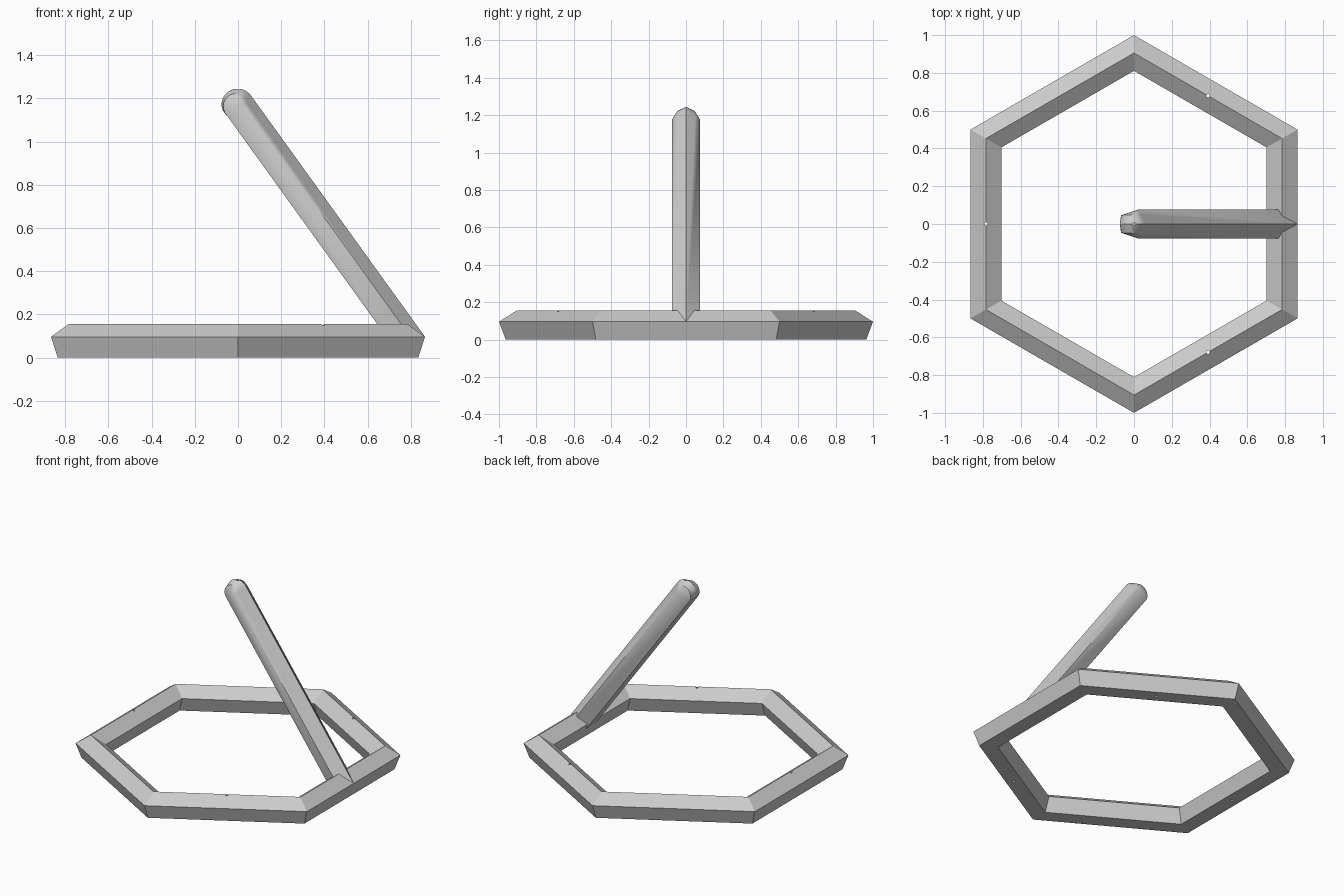
import bpy, bmesh, math
from mathutils import Vector, Matrix

cube = bpy.data.objects.get("Cube")
if cube:
    bpy.data.objects.remove(cube, do_unlink=True)

grey = bpy.data.materials.new("plain grey")
grey.use_nodes = True
grey.diffuse_color = (0.6, 0.6, 0.6, 1)
grey.node_tree.nodes["Principled BSDF"].inputs["Base Color"].default_value = (0.6, 0.6, 0.6, 1)


def pentagon(radius):
    """Point-up pentagon as (across, up) pairs."""
    return [(radius * math.sin(a), radius * math.cos(a))
            for a in (math.tau * i / 5 for i in range(5))]


def finish(bm, name):
    bmesh.ops.recalc_face_normals(bm, faces=bm.faces)
    mesh = bpy.data.meshes.new(name)
    bm.to_mesh(mesh)
    bm.free()
    mesh.materials.append(grey)
    obj = bpy.data.objects.new(name, mesh)
    bpy.context.collection.objects.link(obj)
    return obj


def drill(obj, spots, depth):
    """Cut small vertical pin holes centred on the given spots."""
    bm = bmesh.new()
    for spot in spots:
        bmesh.ops.create_cone(bm, cap_ends=True, segments=12, radius1=0.009,
                              radius2=0.009, depth=depth, matrix=Matrix.Translation(spot))
    cutter = finish(bm, "hole_cutter")
    cutter.hide_render = True
    mod = obj.modifiers.new("holes", 'BOOLEAN')
    mod.operation = 'DIFFERENCE'
    mod.solver = 'EXACT'
    mod.object = cutter
    bpy.ops.object.select_all(action='DESELECT')
    bpy.context.view_layer.objects.active = obj
    obj.select_set(True)
    bpy.ops.object.modifier_apply(modifier=mod.name)
    bpy.data.objects.remove(cutter, do_unlink=True)


# Hexagonal base ring with a pentagonal section
R = 0.086
RIDGE = 0.784
base_z = R * math.cos(math.pi / 5)
bm = bmesh.new()
loops = []
for k in range(6):
    a = math.radians(30 + 60 * k)
    loop = []
    for across, up in pentagon(R):
        r = (RIDGE + across) / math.cos(math.pi / 6)
        loop.append(bm.verts.new((r * math.cos(a), r * math.sin(a), base_z + up)))
    loops.append(loop)
for k in range(6):
    p, q = loops[k], loops[(k + 1) % 6]
    for i in range(5):
        j = (i + 1) % 5
        bm.faces.new((p[i], p[j], q[j], q[i]))
base_ring = finish(bm, "base_ring")
drill(base_ring, [Vector((RIDGE * math.cos(a), RIDGE * math.sin(a), base_z))
                  for a in map(math.radians, (60, 180, 300))], 0.4)

# Leaning pentagonal arm, rounded at its upper end
r = 0.08
top = Vector((0, 0, 1.16))
tip = Vector((0.866, 0, 0.096))
span = tip - top
lean = math.atan2(span.x, -span.z) - math.asin(r / span.length)
along = Vector((-math.sin(lean), 0, math.cos(lean)))
out = Vector((math.cos(lean), 0, math.sin(lean)))
foot = top - along * math.sqrt(span.length ** 2 - r ** 2)

bm = bmesh.new()


def place(origin, across, up):
    return bm.verts.new(origin + out * up + Vector((0, across, 0)))


section = pentagon(r)
lower = [place(foot, *p) for p in section]
upper = [place(top, *p) for p in section]
for i in range(5):
    j = (i + 1) % 5
    bm.faces.new((lower[i], lower[j], upper[j], upper[i]))
bm.faces.new(lower)

# Rounded cap: three arcs over the end, fanned to the two side corners
STEPS = 14
half = section[2][0]
flat = -section[2][1]
shoulder = r - half * math.tan(math.pi / 5)
arcs = []
for y, end_r in ((half, shoulder), (0, r), (-half, shoulder)):
    arc = []
    for s in range(STEPS + 1):
        t = math.pi * s / STEPS
        if s == 0 and y:
            arc.append(upper[2] if y > 0 else upper[3])
        elif s == STEPS and not y:
            arc.append(upper[0])
        else:
            reach = flat + (end_r - flat) * s / STEPS + 0.012 * math.sin(t)
            arc.append(bm.verts.new(top + Vector((0, y, 0))
                                    + (along * math.sin(t) - out * math.cos(t)) * reach))
    arcs.append(arc)
for s in range(STEPS):
    for a, b in ((arcs[0], arcs[1]), (arcs[1], arcs[2])):
        bm.faces.new((a[s], a[s + 1], b[s + 1], b[s]))
    bm.faces.new((upper[1], arcs[0][s + 1], arcs[0][s]))
    bm.faces.new((upper[4], arcs[2][s], arcs[2][s + 1]))
# Close the slivers along the seams
bm.faces.new((upper[1], upper[0], arcs[0][-1]))
bm.faces.new((upper[4], arcs[2][-1], upper[0]))
bm.faces.new((upper[2], arcs[1][0], upper[3]))
bmesh.ops.remove_doubles(bm, verts=bm.verts, dist=0.0005)
bmesh.ops.dissolve_degenerate(bm, edges=bm.edges, dist=0.0001)
arm = finish(bm, "leaning_arm")
drill(arm, [top + Vector((0, 0, 0.06))], 0.12)
bpy.ops.object.shade_smooth_by_angle(angle=math.radians(25))
